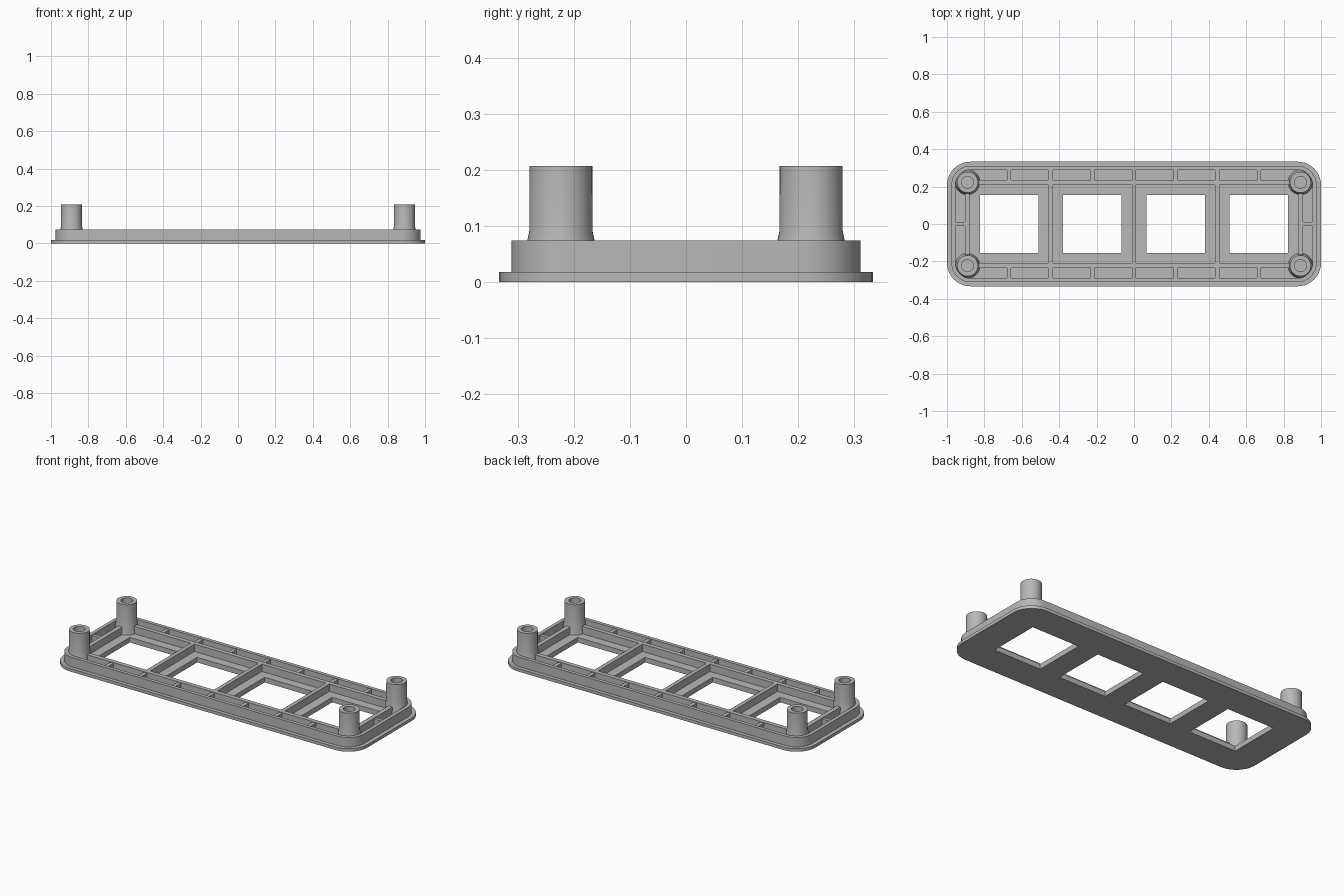
import bpy, bmesh, math

cube = bpy.data.objects.get("Cube")
if cube:
    bpy.data.objects.remove(cube, do_unlink=True)

GREY = (0.48, 0.48, 0.48, 1)
mat = bpy.data.materials.new("grey plastic")
mat.use_nodes = True
mat.diffuse_color = GREY
mat.node_tree.nodes["Principled BSDF"].inputs["Base Color"].default_value = GREY

FLOOR, LEDGE, RIM, POST_TOP = 0.018, 0.03, 0.074, 0.207
PITCH = 0.445
CENTRES = [(i - 1.5) * PITCH for i in range(4)]


def finish(ob):
    ob.data.materials.clear()
    ob.data.materials.append(mat)
    bpy.ops.object.select_all(action='DESELECT')
    ob.select_set(True)
    bpy.context.view_layer.objects.active = ob
    bpy.ops.object.shade_smooth_by_angle(angle=math.radians(30))


def rounded_rect(hx, hy, r=0.0, cx=0.0, steps=10):
    """Outline of a rectangle given by half sizes, with optional round corners."""
    pts = []
    for k, (sx, sy) in enumerate([(1, 1), (-1, 1), (-1, -1), (1, -1)]):
        n = steps if r else 0
        for i in range(n + 1):
            a = math.pi / 2 * (k + i / max(n, 1))
            pts.append((cx + sx * (hx - r) + r * math.cos(a),
                        sy * (hy - r) + r * math.sin(a)))
    return pts


def slab(name, loops, z0, z1):
    """Extruded flat shape: first loop is the outline, the others are holes."""
    cu = bpy.data.curves.new(name, 'CURVE')
    cu.dimensions = '2D'
    cu.fill_mode = 'BOTH'
    cu.extrude = (z1 - z0) / 2
    for loop in loops:
        sp = cu.splines.new('POLY')
        sp.points.add(len(loop) - 1)
        for p, (x, y) in zip(sp.points, loop):
            p.co = (x, y, 0, 1)
        sp.use_cyclic_u = True
    ob = bpy.data.objects.new(name, cu)
    ob.location.z = (z0 + z1) / 2
    bpy.context.collection.objects.link(ob)
    bpy.ops.object.select_all(action='DESELECT')
    ob.select_set(True)
    bpy.context.view_layer.objects.active = ob
    bpy.ops.object.convert(target='MESH')
    finish(bpy.context.object)


def box(name, x, y, sx, sy, z0, z1):
    bpy.ops.mesh.primitive_cube_add(size=1, location=(x, y, (z0 + z1) / 2))
    ob = bpy.context.object
    ob.name = name
    ob.scale = (sx, sy, z1 - z0)
    finish(ob)


def post(name, x, y):
    """Hollow screw post with a flared foot, spun from a profile."""
    profile = [(0.067, FLOOR), (0.06, RIM), (0.0565, 0.09), (0.056, POST_TOP),
               (0.032, POST_TOP), (0.032, 0.08), (0, 0.08)]
    bm = bmesh.new()
    vs = [bm.verts.new((r, 0, z)) for r, z in profile]
    es = [bm.edges.new(pair) for pair in zip(vs, vs[1:])]
    bmesh.ops.spin(bm, geom=vs + es, cent=(0, 0, 0), axis=(0, 0, 1),
                   angle=2 * math.pi, steps=40)
    bmesh.ops.remove_doubles(bm, verts=bm.verts, dist=1e-5)
    bmesh.ops.recalc_face_normals(bm, faces=bm.faces)
    me = bpy.data.meshes.new(name)
    bm.to_mesh(me)
    bm.free()
    ob = bpy.data.objects.new(name, me)
    ob.location = (x, y, 0)
    bpy.context.collection.objects.link(ob)
    finish(ob)


# Face plate, raised rim and window frame
windows = [rounded_rect(0.156, 0.156, cx=c) for c in CENTRES]
pockets = [rounded_rect(0.211, 0.209, cx=c) for c in CENTRES]
slab("face_plate", [rounded_rect(1, 0.333, 0.125)] + windows, 0, FLOOR)
slab("outer_rim", [rounded_rect(0.976, 0.311, 0.102),
                   rounded_rect(0.955, 0.29, 0.081)], FLOOR, RIM)
slab("window_frame", [rounded_rect(0.904, 0.235)] + pockets, FLOOR, RIM)
slab("window_ledge", [rounded_rect(0.89, 0.22)] + windows, FLOOR, LEDGE)

# Short stiffening ribs between the frame and the rim
for side in (-1, 1):
    for i in range(7):
        box("long_side_rib", (i - 3) * PITCH / 2, side * 0.2635,
            0.022, 0.06, FLOOR, RIM - 0.004)
    box("end_rib", side * 0.93, 0, 0.056, 0.022, FLOOR, RIM - 0.004)

# Corner posts
for sx, left_right in ((1, "left"), (-1, "right")):
    for sy, end in ((-1, "front"), (1, "back")):
        post(f"{end}_{left_right}_post", sx * 0.89, sy * 0.223)
